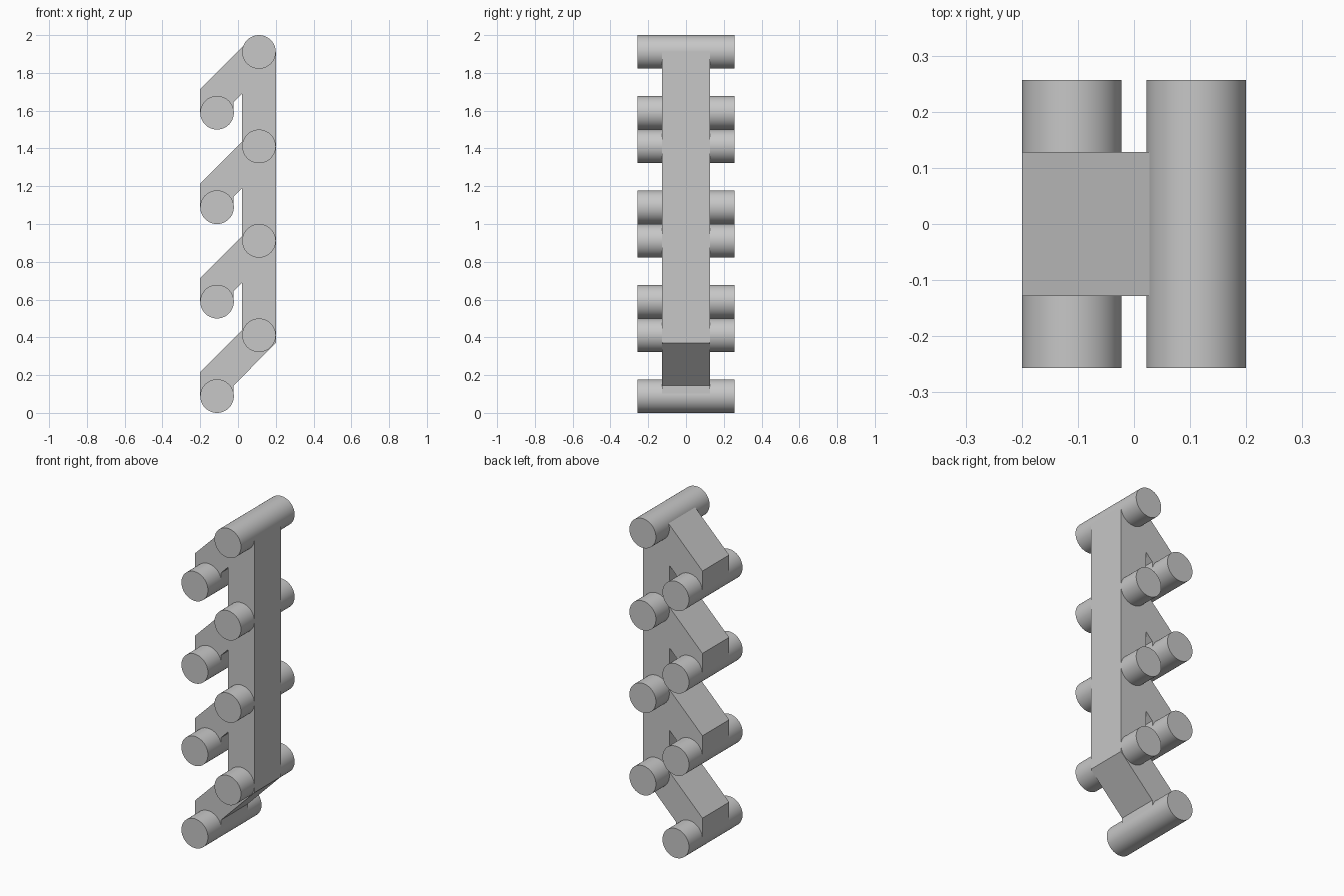
import bpy
import bmesh
from math import pi, radians

old = bpy.data.objects.get("Cube")
if old:
    bpy.data.objects.remove(old, do_unlink=True)

PITCH, STEPS = 0.5, 4
RADIUS, ROD_LENGTH = 0.089, 0.514
HALF_WIDTH = 0.128

grey = bpy.data.materials.new("plain_grey")
grey.use_nodes = True
colour = (0.57, 0.57, 0.57, 1)
grey.diffuse_color = colour
grey.node_tree.nodes["Principled BSDF"].inputs["Base Color"].default_value = colour


def extruded(name, outline, half):
    """Solid made by extruding an x-z outline along y."""
    bm = bmesh.new()
    face = bm.faces.new([bm.verts.new((x, -half, z)) for x, z in outline])
    moved = bmesh.ops.extrude_face_region(bm, geom=[face])["geom"]
    verts = [v for v in moved if isinstance(v, bmesh.types.BMVert)]
    bmesh.ops.translate(bm, verts=verts, vec=(0, 2 * half, 0))
    bmesh.ops.recalc_face_normals(bm, faces=bm.faces)
    mesh = bpy.data.meshes.new(name)
    bm.to_mesh(mesh)
    bm.free()
    mesh.materials.append(grey)
    obj = bpy.data.objects.new(name, mesh)
    bpy.context.collection.objects.link(obj)
    return obj


def rod(name, x, z):
    """Smooth round rod lying along y."""
    bpy.ops.mesh.primitive_cylinder_add(vertices=64, radius=RADIUS, depth=ROD_LENGTH,
                                        location=(x, 0, z), rotation=(pi / 2, 0, 0))
    obj = bpy.context.object
    obj.name = name
    obj.data.materials.append(grey)
    bpy.ops.object.shade_smooth_by_angle(angle=radians(30))


# Frame: one upright spine with slanted arms hanging off its left side
outline = [(0.2, 0.37)]
for i in range(STEPS):
    z = i * PITCH
    if i:
        outline.append((0.022, z + 0.19))
    outline += [(-0.023, z + 0.145), (-0.023, z + 0.09),
                (-0.2, z + 0.09), (-0.2, z + 0.215)]
    if i < STEPS - 1:
        outline.append((0.022, z + 0.437))
top = (STEPS - 1) * PITCH
outline += [(0.05, top + 0.465), (0.111, top + 0.411), (0.2, top + 0.411)]
extruded("frame", outline, HALF_WIDTH)

# Rods: one at the tip and one at the root of each arm
for i in range(STEPS):
    rod(f"arm_tip_rod_{i + 1}", -0.111, i * PITCH + RADIUS)
    rod(f"spine_rod_{i + 1}", 0.111, i * PITCH + 0.411)
